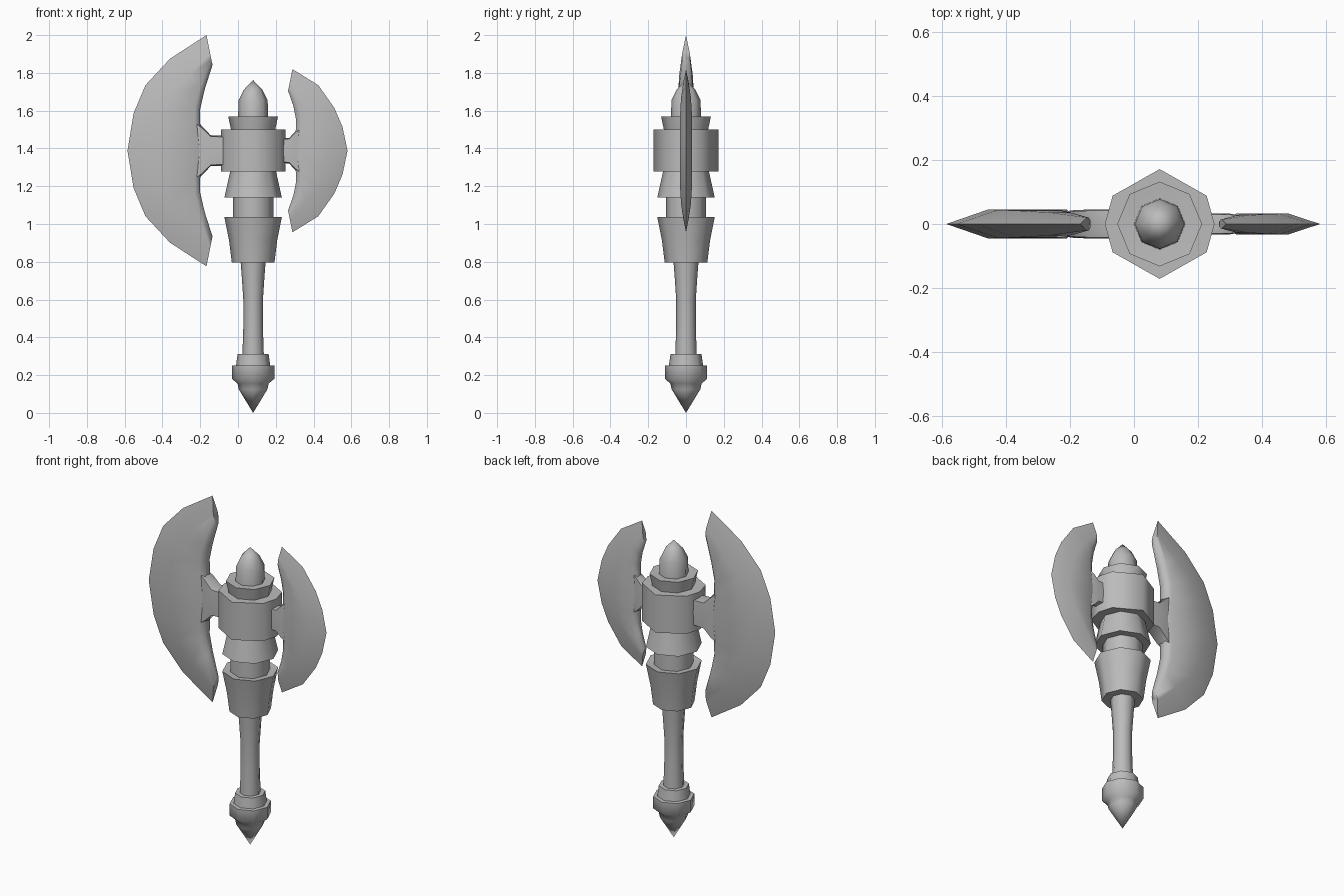
import bpy, bmesh
from math import cos, sin, radians
from mathutils import Vector

cube = bpy.data.objects.get("Cube")
if cube:
    bpy.data.objects.remove(cube, do_unlink=True)

AXIS = 0.08    # x of the shaft
MID = 1.388    # height of the blade centres
OCTAGON = [45 * i for i in range(8)]
DRUM = [0, 31, 90, 149, 180, 211, 270, 329]

steel = bpy.data.materials.new("grey_steel")
steel.use_nodes = True
GREY = (0.5, 0.5, 0.5, 1)
steel.diffuse_color = GREY
bsdf = steel.node_tree.nodes["Principled BSDF"]
bsdf.inputs["Base Color"].default_value = GREY
bsdf.inputs["Roughness"].default_value = 0.6


def loft(name, rings):
    """Skin equal-length rings of points, cap the ends, keep hard creases."""
    bm = bmesh.new()
    loops = [[bm.verts.new(p) for p in ring] for ring in rings]
    n = len(loops[0])
    for a, b in zip(loops, loops[1:]):
        for i in range(n):
            j = (i + 1) % n
            bm.faces.new((a[i], a[j], b[j], b[i]))
    bm.faces.new(loops[0])
    bm.faces.new(loops[-1])
    bmesh.ops.remove_doubles(bm, verts=bm.verts, dist=0.0005)
    bmesh.ops.recalc_face_normals(bm, faces=bm.faces)
    for f in bm.faces:
        f.smooth = True
    for e in bm.edges:
        e.smooth = e.calc_face_angle(0) < radians(64)
    mesh = bpy.data.meshes.new(name)
    bm.to_mesh(mesh)
    bm.free()
    mesh.materials.append(steel)
    obj = bpy.data.objects.new(name, mesh)
    bpy.context.collection.objects.link(obj)
    return obj


def turned(name, profile, angles=OCTAGON):
    """Part turned around the shaft from (radius, height) pairs."""
    loft(name, [[(AXIS + r * cos(radians(a)), r * sin(radians(a)), z)
                 for a in angles] for r, z in profile])


def blade(name, stations, bevel):
    """Stations from tip to middle: outer x, z, inner x, z, half thickness."""
    lower = [(ox, 2 * MID - oz, ix, 2 * MID - iz, t)
             for ox, oz, ix, iz, t in reversed(stations[:-1])]
    rings = []
    for ox, oz, ix, iz, t in stations + lower:
        outer, inner = Vector((ox, 0, oz)), Vector((ix, 0, iz))
        across = inner - outer
        step = across.normalized()
        ridge = outer + step * min(bevel, across.length * 0.6)
        back = inner - step * 0.03
        y, rim = Vector((0, t, 0)), Vector((0, t * 0.5, 0))
        rings.append([outer, ridge + y, back + y, inner + rim,
                      inner - rim, back - y, ridge - y])
    loft(name, rings)


def neck(name, sections):
    """Flared arm from (x, half depth, half height) sections."""
    loft(name, [[(x, d * max(-1, min(1, 1.3 * cos(radians(a)))),
                  MID + h * max(-1, min(1, 1.3 * sin(radians(a)))))
                 for a in OCTAGON] for x, d, h in sections])


# Shaft parts, bottom to top
turned("pommel", [(0, 0), (0.076, 0.125), (0.082, 0.155), (0.112, 0.18),
                  (0.112, 0.25), (0.085, 0.252)])
turned("pommel_collar", [(0.092, 0.24), (0.082, 0.312), (0.05, 0.312)])
turned("handle", [(0.057, 0.3), (0.052, 0.45), (0.052, 0.6),
                  (0.06, 0.72), (0.067, 0.81)])
turned("grip_guard", [(0.06, 0.797), (0.113, 0.797), (0.127, 0.91),
                      (0.152, 1.037), (0.1, 1.03)])
turned("throat", [(0.107, 1.02), (0.107, 1.15)])
turned("skirt", [(0.1, 1.14), (0.152, 1.14), (0.12, 1.285)])
turned("head_drum", [(0.171, 1.277), (0.171, 1.5)], DRUM)
turned("upper_collar", [(0.115, 1.49), (0.132, 1.57), (0.07, 1.565)])
turned("finial", [(0.08, 1.55), (0.077, 1.655), (0.05, 1.71), (0, 1.762)])

# Large blade on the right, small blade on the left
blade("large_blade", [
    (-0.167, 2.0, -0.135, 1.842, 0.02),
    (-0.36, 1.875, -0.177, 1.71, 0.036),
    (-0.49, 1.735, -0.2, 1.61, 0.042),
    (-0.553, 1.585, -0.2, 1.53, 0.044),
    (-0.585, MID, -0.18, MID, 0.045)], 0.13)
neck("large_neck", [(-0.24, 0.035, 0.17), (-0.19, 0.043, 0.13),
                    (-0.145, 0.045, 0.082), (-0.05, 0.045, 0.078)])
blade("small_blade", [
    (0.288, 1.82, 0.265, 1.705, 0.014),
    (0.425, 1.735, 0.293, 1.625, 0.026),
    (0.51, 1.615, 0.306, 1.56, 0.031),
    (0.553, 1.515, 0.306, 1.5, 0.032),
    (0.58, MID, 0.29, MID, 0.033)], 0.1)
neck("small_neck", [(0.335, 0.026, 0.13), (0.3, 0.032, 0.1),
                    (0.272, 0.033, 0.068), (0.21, 0.033, 0.062)])
